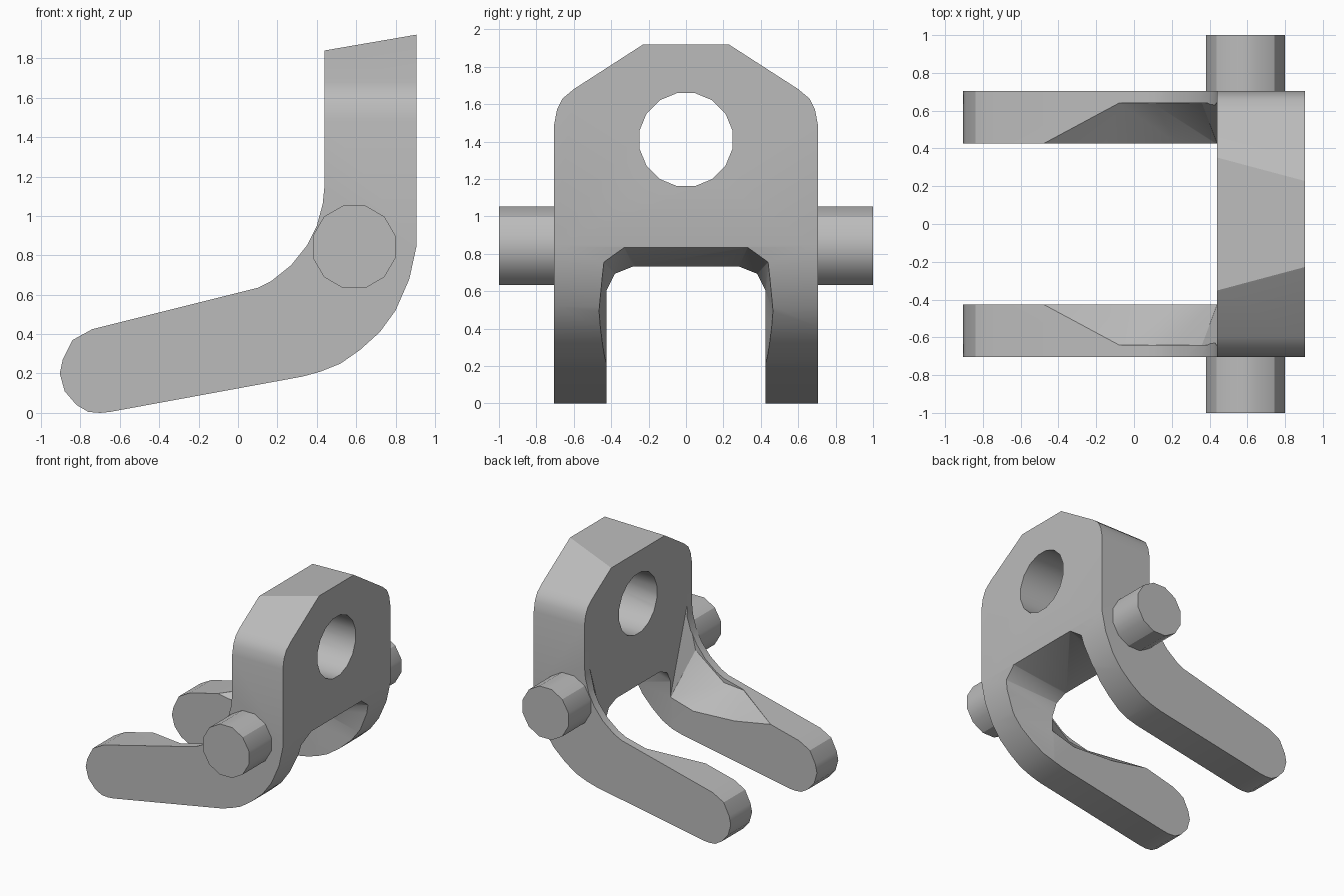
import bpy, bmesh
from math import cos, sin, pi

cube = bpy.data.objects.get("Cube")
if cube:
    bpy.data.objects.remove(cube, do_unlink=True)

grey = bpy.data.materials.new("plain grey")
grey.use_nodes = True
grey.diffuse_color = (0.5, 0.5, 0.5, 1)
grey.node_tree.nodes["Principled BSDF"].inputs["Base Color"].default_value = (0.5, 0.5, 0.5, 1)


def add_object(name, bm):
    bmesh.ops.recalc_face_normals(bm, faces=bm.faces)
    mesh = bpy.data.meshes.new(name)
    bm.to_mesh(mesh)
    bm.free()
    mesh.materials.append(grey)
    obj = bpy.data.objects.new(name, mesh)
    bpy.context.collection.objects.link(obj)
    return obj


def prism(name, outline, axis, low, high):
    """Extrude a 2D outline along the x or y axis."""
    bm = bmesh.new()
    place = (lambda p, t: (t, p[0], p[1])) if axis == "x" else (lambda p, t: (p[0], t, p[1]))
    face = bm.faces.new([bm.verts.new(place(p, low)) for p in outline])
    moved = bmesh.ops.extrude_face_region(bm, geom=[face])["geom"]
    step = place((0, 0), high - low)
    bmesh.ops.translate(bm, vec=step, verts=[v for v in moved if isinstance(v, bmesh.types.BMVert)])
    return add_object(name, bm)


def hull(name, points):
    bm = bmesh.new()
    for p in points:
        bm.verts.new(p)
    bmesh.ops.convex_hull(bm, input=bm.verts)
    return add_object(name, bm)


def ring(u, v, radius, count):
    angles = [(i + 0.5) * 2 * pi / count for i in range(count)]
    return [(u + radius * cos(a), v + radius * sin(a)) for a in angles]


def combine(target, tool, operation):
    tool.hide_render = True
    mod = target.modifiers.new(tool.name, "BOOLEAN")
    mod.object, mod.operation, mod.solver = tool, operation, "EXACT"
    bpy.context.view_layer.objects.active = target
    bpy.ops.object.modifier_apply(modifier=mod.name)
    bpy.data.objects.remove(tool, do_unlink=True)


def smooth(obj):
    bpy.ops.object.select_all(action="DESELECT")
    obj.select_set(True)
    bpy.context.view_layer.objects.active = obj
    bpy.ops.object.shade_smooth_by_angle(angle=pi / 6)


# Bent side profile: rounded arm tip, elbow and upright plate
side = [(-.70, 0), (-.65, .005), (.33, .185), (.42, .21), (.52, .25), (.62, .32), (.72, .41),
        (.80, .52), (.87, .68), (.905, .84), (.905, 1.92), (.44, 1.84), (.44, 1.16),
        (.43, 1.06), (.40, .95), (.35, .85), (.27, .75), (.17, .67), (.10, .635), (0, .61),
        (-.74, .425), (-.84, .37), (-.89, .27), (-.905, .2), (-.88, .11), (-.82, .04), (-.76, .005)]
bracket = prism("forked_bracket", side, "y", -.75, .75)

# Sloped and rounded shoulders of the plate
half = [(.705, -.1), (.705, 1.49), (.69, 1.57), (.66, 1.63), (.60, 1.68), (.22, 1.925), (.22, 2.1)]
shoulders = half + [(-y, z) for y, z in reversed(half)]
combine(bracket, prism("shoulder_outline", shoulders, "x", -1.2, 1.2), "INTERSECT")

# Gap between the two arms
gap = [(-1.2, -.2), (.441, -.2), (.441, 1.3), (-1.2, 1.3)]
combine(bracket, prism("arm_gap", gap, "y", -.425, .425), "DIFFERENCE")

# Flared opening under the plate
inner = [(.425, -.2), (.425, .60), (.38, .69), (.28, .73)]
outer = [(.425, -.2), (.48, .45), (.44, .76), (.33, .835)]
flare = [(x, s * y, z) for x, edge in ((.43, inner), (.91, outer)) for y, z in edge for s in (-1, 1)]
combine(bracket, hull("lower_opening", flare), "DIFFERENCE")

# Scoop that thins the inner sides of the arms near the elbow
wide = [(-.48, 1.4), (-.48, .49), (-.15, .43), (.23, .41), (.441, .47), (.441, 1.4)]
narrow = [(-.08, 1.4), (-.08, .585), (.10, .60), (.36, .80), (.441, 1.14), (.441, 1.4)]
scoop = [(x, s * y, z) for y, edge in ((.425, wide), (.64, narrow)) for x, z in edge for s in (-1, 1)]
combine(bracket, hull("arm_scoop", scoop), "DIFFERENCE")

# Round hole through the plate
combine(bracket, prism("plate_hole", ring(0, 1.41, .253, 16), "x", .2, 1.2), "DIFFERENCE")
smooth(bracket)

# Pivot pins on both sides
for name, sign in (("left_pin", 1), ("right_pin", -1)):
    low, high = sorted((sign * .68, sign))
    smooth(prism(name, ring(.59, .843, .217, 12), "y", low, high))
